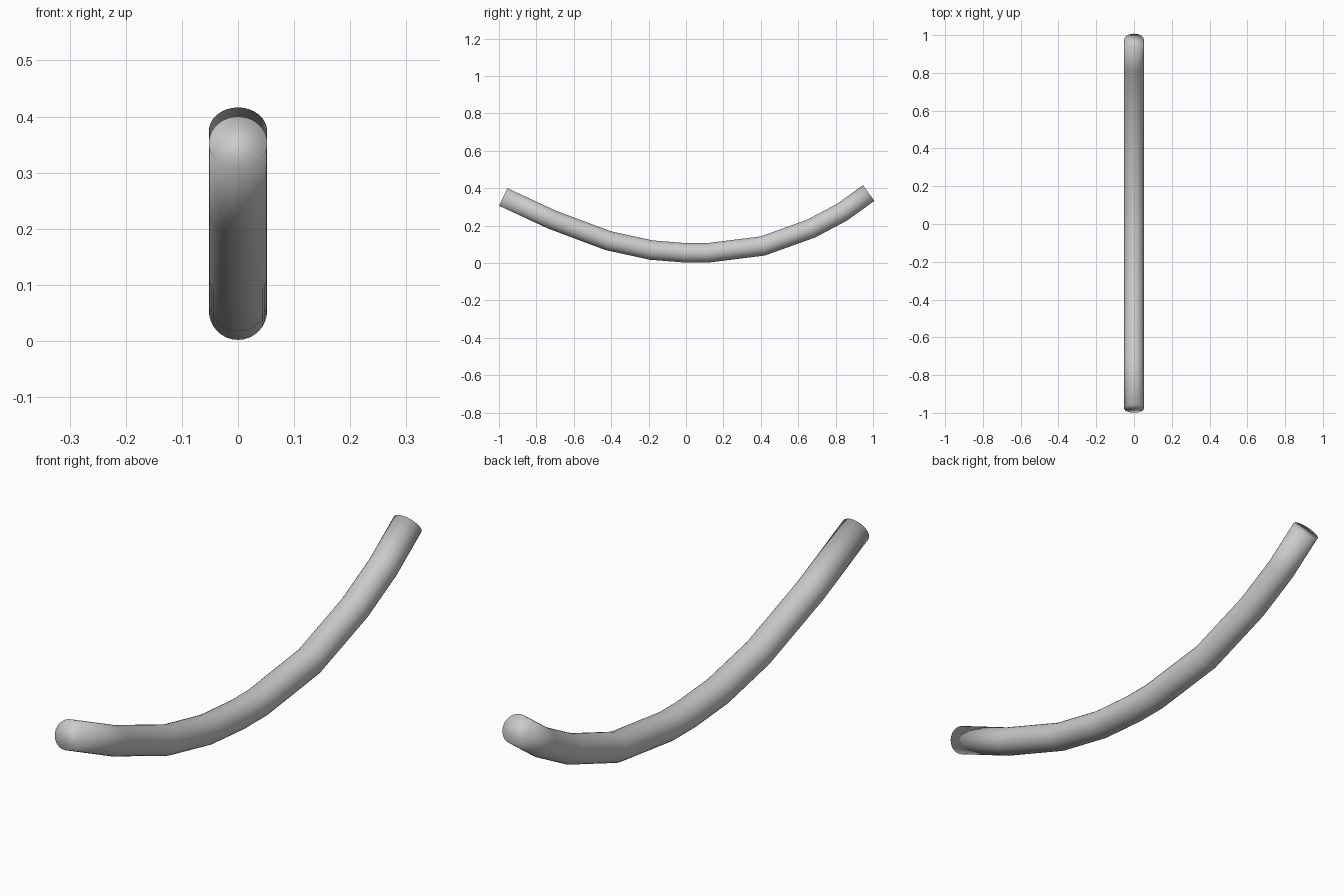
import bpy, bmesh
from math import sin, cos, tau
from mathutils import Vector

if "Cube" in bpy.data.objects:
    bpy.data.objects.remove(bpy.data.objects["Cube"])

RADIUS, SIDES = 0.052, 32

# centre line of the bent bar (y, z)
path = [Vector((0, y, z)) for y, z in [
    (-0.977, 0.353), (-0.717, 0.232), (-0.415, 0.119), (-0.185, 0.069),
    (0.0, 0.054), (0.115, 0.054), (0.41, 0.091), (0.672, 0.185),
    (0.835, 0.272), (0.977, 0.374)]]

bm = bmesh.new()
side = Vector((1, 0, 0))
rings = []
for i, p in enumerate(path):
    # mitred cross-section at every bend
    a = (p - path[i - 1]).normalized() if i else None
    b = (path[i + 1] - p).normalized() if i < len(path) - 1 else None
    tangent = ((a or b) + (b or a)).normalized()
    up = side.cross(tangent)
    stretch = 1 / tangent.dot(a or b)
    rings.append([bm.verts.new(p + RADIUS * (side * cos(tau * k / SIDES)
                  + up * stretch * sin(tau * k / SIDES))) for k in range(SIDES)])

# bar walls
for r, s in zip(rings, rings[1:]):
    for k in range(SIDES):
        n = (k + 1) % SIDES
        bm.faces.new((r[k], r[n], s[n], s[k]))
# end caps
bm.faces.new(rings[0][::-1])
bm.faces.new(rings[-1])
bmesh.ops.recalc_face_normals(bm, faces=bm.faces)
for f in bm.faces:
    f.smooth = True

mesh = bpy.data.meshes.new("curved_bar")
bm.to_mesh(mesh)
bm.free()
bpy.context.collection.objects.link(bpy.data.objects.new("curved_bar", mesh))
